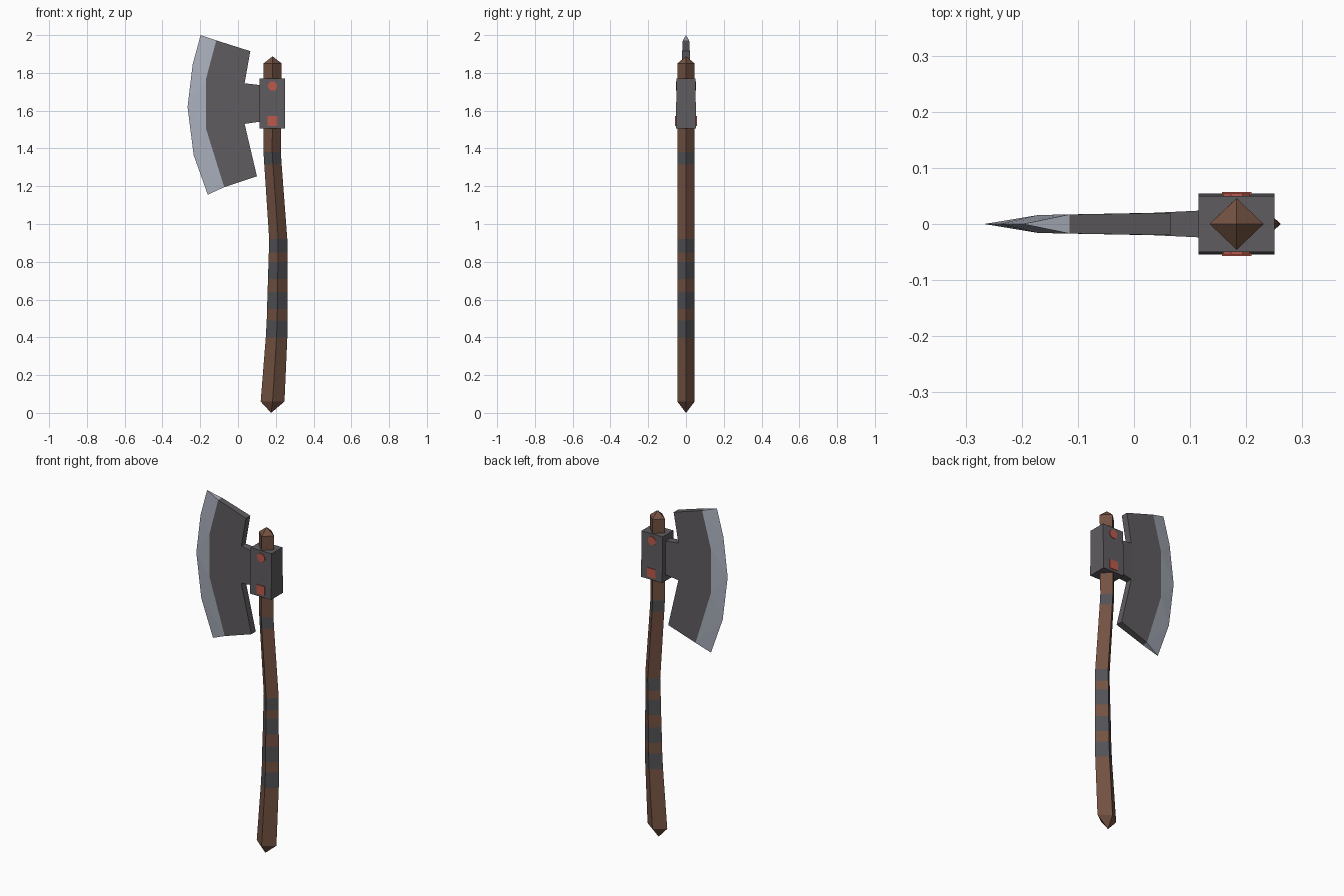
import bpy, bmesh, math
from mathutils import Matrix

if "Cube" in bpy.data.objects:
    bpy.data.objects.remove(bpy.data.objects["Cube"])


def material(name, rgb):
    m = bpy.data.materials.new(name)
    m.diffuse_color = (*rgb, 1)
    m.use_nodes = True
    m.node_tree.nodes["Principled BSDF"].inputs["Base Color"].default_value = m.diffuse_color
    return m


WOOD = material("brown wood", (0.175, 0.085, 0.055))
WRAP = material("grey wrap", (0.085, 0.085, 0.095))
IRON = material("dark iron", (0.115, 0.107, 0.115))
STEEL = material("light steel", (0.40, 0.43, 0.50))
RED = material("red rivet", (0.50, 0.10, 0.07))


def finish(name, bm, mats):
    bmesh.ops.recalc_face_normals(bm, faces=bm.faces)
    me = bpy.data.meshes.new(name)
    bm.to_mesh(me)
    bm.free()
    for m in mats:
        me.materials.append(m)
    ob = bpy.data.objects.new(name, me)
    bpy.context.collection.objects.link(ob)
    return ob


# Handle: diamond section swept along a bent path (z, centre x, half width)
path = [(0.06, 0.183, 0.063), (0.40, 0.204, 0.057), (0.49, 0.207, 0.055),
        (0.55, 0.208, 0.054), (0.64, 0.209, 0.053), (0.71, 0.210, 0.051),
        (0.80, 0.211, 0.050), (0.85, 0.212, 0.049), (0.92, 0.213, 0.048),
        (1.315, 0.185, 0.046), (1.38, 0.181, 0.046), (1.85, 0.183, 0.048)]
bands = {1, 3, 5, 7, 9}
bm = bmesh.new()
rings = [[bm.verts.new(p) for p in ((x - w, 0, z), (x, -0.046, z), (x + w, 0, z), (x, 0.046, z))]
         for z, x, w in path]
for i in range(len(rings) - 1):
    for k in range(4):
        n = (k + 1) % 4
        f = bm.faces.new((rings[i][k], rings[i][n], rings[i + 1][n], rings[i + 1][k]))
        f.material_index = 1 if i in bands else 0
for ring, tip in ((rings[0], (0.175, 0, 0)), (rings[-1], (0.183, 0, 1.888))):
    t = bm.verts.new(tip)
    for k in range(4):
        bm.faces.new((ring[k], ring[(k + 1) % 4], t))
finish("handle", bm, [WOOD, WRAP])

# Collar: block around the handle, slightly narrower at the top
bm = bmesh.new()
bmesh.ops.create_cube(bm, size=1)
for v in bm.verts:
    top = v.co.z > 0
    v.co = (0.1825 + v.co.x * 0.135, v.co.y * (0.099 if top else 0.108), 1.77 if top else 1.505)
finish("collar", bm, [IRON])

# Rivets on both faces of the collar
for name, z, r, sides, depth in (("upper_rivet", 1.73, 0.026, 8, 0.108),
                                 ("lower_rivet", 1.545, 0.037, 4, 0.114)):
    bm = bmesh.new()
    bmesh.ops.create_cone(bm, cap_ends=True, segments=sides, radius1=r, radius2=r, depth=depth)
    bm.transform(Matrix.Translation((0.183, 0, z)) @ Matrix.Rotation(math.pi / 2, 4, 'X')
                 @ Matrix.Rotation(math.pi / sides, 4, 'Z'))
    finish(name, bm, [RED])

# Blade: points as (x, half thickness, z); mirrored front to back
body = [(-0.115, 0.017, 1.972), (-0.17, 0.016, 1.765), (-0.17, 0.016, 1.507), (-0.073, 0.017, 1.195),
        (0.10, 0.020, 1.253), (0.035, 0.020, 1.53), (0.12, 0.024, 1.542),
        (0.12, 0.024, 1.735), (0.035, 0.020, 1.745), (0.065, 0.020, 1.915)]
edge = [(-0.198, 0, 2.0), (-0.24, 0, 1.845), (-0.267, 0, 1.62), (-0.235, 0, 1.365), (-0.16, 0, 1.155)]
bm = bmesh.new()
e = [bm.verts.new(p) for p in edge]
sides = []
for s in (-1, 1):
    b = [bm.verts.new((x, s * y, z)) for x, y, z in body]
    sides.append(b)
    for q in ((0, 1, 8, 9), (1, 2, 5, 8), (2, 3, 4, 5), (5, 6, 7, 8)):
        bm.faces.new([b[i] for i in q])
    # sharpened bevel
    for q in ((b[0], e[0], e[1]), (b[0], e[1], b[1]), (b[1], e[1], e[2]), (b[1], e[2], b[2]),
              (b[2], e[2], e[3]), (b[2], e[3], b[3]), (b[3], e[3], e[4])):
        bm.faces.new(q).material_index = 1
f, k = sides
for i in range(3, 10):
    j = (i + 1) % 10
    bm.faces.new((f[i], f[j], k[j], k[i]))
for i, t in ((0, e[0]), (3, e[4])):
    bm.faces.new((f[i], k[i], t)).material_index = 1
finish("axe_blade", bm, [IRON, STEEL])
